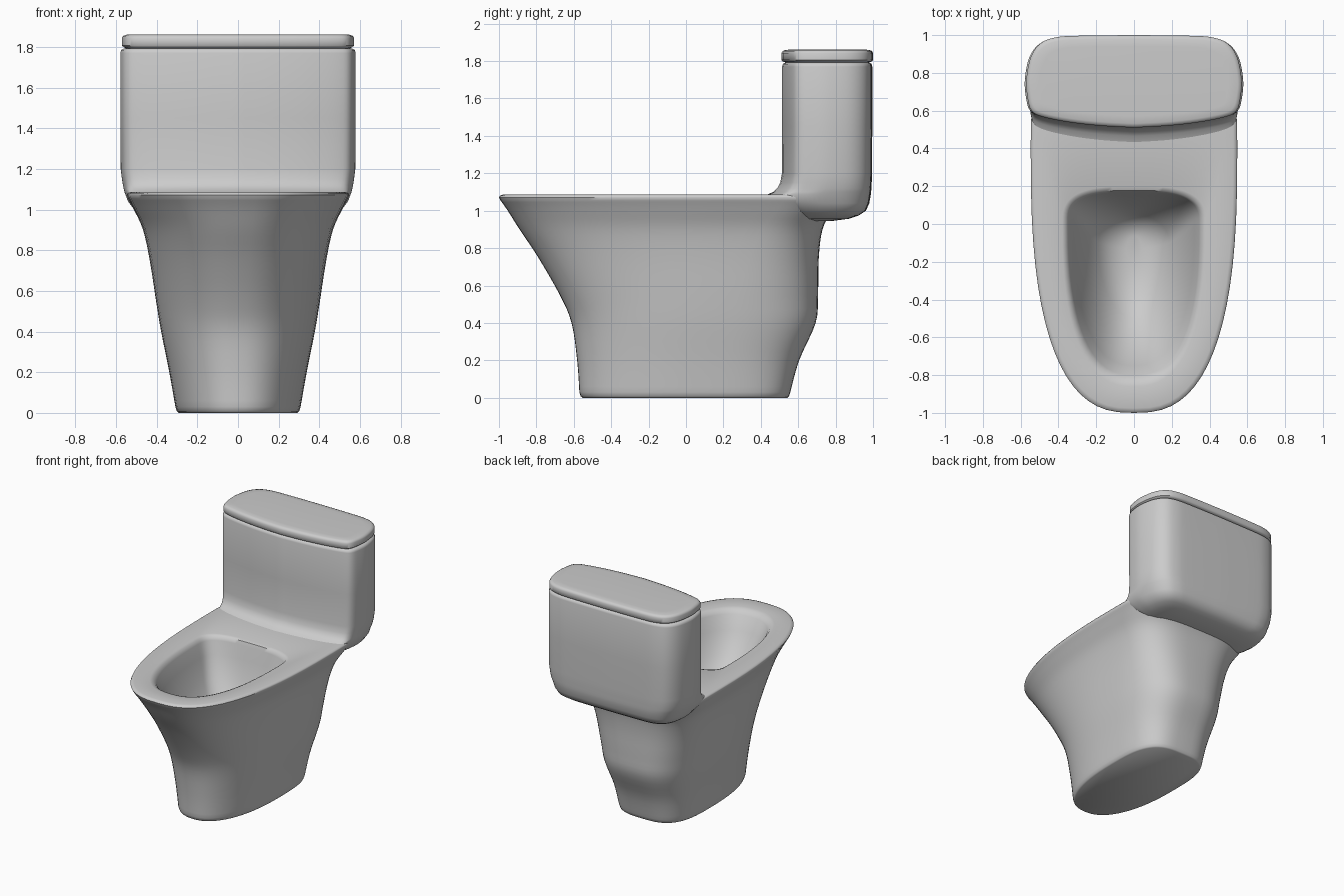
import bpy, bmesh, math

def spline(pts, steps):
    """Catmull-Rom through a list of equal-length tuples."""
    out = []
    for i in range(len(pts) - 1):
        p0, p1, p2, p3 = pts[max(i - 1, 0)], pts[i], pts[i + 1], pts[min(i + 2, len(pts) - 1)]
        for s in range(steps):
            t = s / steps
            out.append(tuple(0.5 * (2 * b + (c - a) * t + (2 * a - 5 * b + 4 * c - d) * t * t
                       + (3 * b - a - 3 * c + d) * t ** 3) for a, b, c, d in zip(p0, p1, p2, p3)))
    return out + [tuple(pts[-1])]

def loft(name, rings, angle):
    """Skin a stack of closed rings and cap both ends."""
    bm = bmesh.new()
    vs = [[bm.verts.new(p) for p in r] for r in rings]
    n = len(vs[0])
    for a, b in zip(vs, vs[1:]):
        for i in range(n):
            j = (i + 1) % n
            bm.faces.new((a[i], a[j], b[j], b[i]))
    bm.faces.new(vs[0][::-1])
    bm.faces.new(vs[-1])
    bmesh.ops.recalc_face_normals(bm, faces=bm.faces)
    me = bpy.data.meshes.new(name)
    bm.to_mesh(me)
    bm.free()
    ob = bpy.data.objects.new(name, me)
    bpy.context.collection.objects.link(ob)
    bpy.ops.object.select_all(action='DESELECT')
    ob.select_set(True)
    bpy.context.view_layer.objects.active = ob
    bpy.ops.object.shade_smooth_by_angle(angle=math.radians(angle))
    return ob

def egg(z, hw, yf, ym, yb, nf, nb, count=72):
    """Oval ring: front and back halves are separate superellipses."""
    ring = []
    for i in range(count):
        t = 2 * math.pi * i / count
        c, s = math.cos(t), math.sin(t)
        n, ry = (nb, yb - ym) if s > 0 else (nf, ym - yf)
        ring.append((math.copysign(abs(c) ** (2 / n), c) * hw,
                     ym + math.copysign(abs(s) ** (2 / n), s) * ry, z))
    return ring

# Bowl and pedestal: z, half width, front, widest y, back, front/back roundness
outer = [(0.03, .308, -.57, .10, .558, 2.3, 3.2),
         (0.20, .338, -.582, .12, .605, 2.3, 3.0),
         (0.40, .378, -.612, .15, .693, 2.3, 2.9),
         (0.55, .403, -.675, .18, .706, 2.3, 2.9),
         (0.75, .434, -.79, .25, .71, 2.4, 3.0),
         (0.90, .467, -.89, .32, .73, 2.5, 3.2),
         (1.00, .512, -.953, .38, .78, 2.6, 3.6),
         (1.055, .540, -.992, .40, .82, 2.65, 4)]
rim = [(1.072, .547, -1.0, .40, .82, 2.65, 4),
       (1.082, .542, -.993, .40, .82, 2.65, 4),
       (1.087, .525, -.975, .40, .80, 2.65, 4)]
basin = [(1.086, .38, -.86, .0, .20, 2.5, 3),
         (1.078, .36, -.83, .0, .178, 2.5, 3),
         (1.05, .345, -.80, .0, .168, 2.5, 3),
         (0.95, .32, -.75, .0, .15, 2.4, 2.8),
         (0.80, .26, -.64, -.05, .10, 2.2, 2.4),
         (0.68, .19, -.50, -.10, .05, 2, 2),
         (0.61, .12, -.37, -.12, .0, 2, 2),
         (0.59, .04, -.22, -.13, -.06, 2, 2)]
foot = [(0, .292, -.553, .10, .542, 2.3, 3.2), (0.008, .301, -.563, .10, .551, 2.3, 3.2)]
loft("bowl", [egg(*r) for r in foot + spline(outer, 4) + rim + basin], 50)

# Tank outline: bowed front, rounded corners, nearly flat back (x and y as fractions)
half = [(0, 0), (.31, .02), (.61, .06), (.86, .12), (.955, .185), (.99, .33), (1, .52),
        (.96, .76), (.87, .91), (.73, .975), (.52, .993), (0, 1)]
side = spline(half, 4)
outline = side + [(-x, y) for x, y in side[-2:0:-1]]

def tank_ring(z, hw, yf, yb):
    return [(x * hw, yf + y * (yb - yf), z) for x, y in outline]

# Tank with rounded underside and a fillet onto the deck
tank = [(0.945, .36, .60, .78), (0.957, .43, .58, .87), (0.975, .475, .56, .925),
        (1.00, .510, .52, .962), (1.04, .540, .47, .98), (1.085, .557, .43, .988),
        (1.10, .561, .465, .99), (1.12, .565, .488, .991), (1.15, .570, .504, .993),
        (1.20, .576, .513, .995), (1.45, .578, .514, .996), (1.77, .578, .514, .996),
        (1.785, .574, .518, .992), (1.792, .560, .53, .98)]
loft("tank", [tank_ring(*r) for r in tank], 50)

# Tank lid with softened edges
lid = [(1.79, .545, .54, .97), (1.798, .560, .518, .992), (1.806, .570, .51, 1.0),
       (1.842, .570, .51, 1.0), (1.854, .564, .517, .994), (1.860, .548, .532, .98),
       (1.862, .50, .57, .94)]
loft("tank_lid", [tank_ring(*r) for r in lid], 50)
